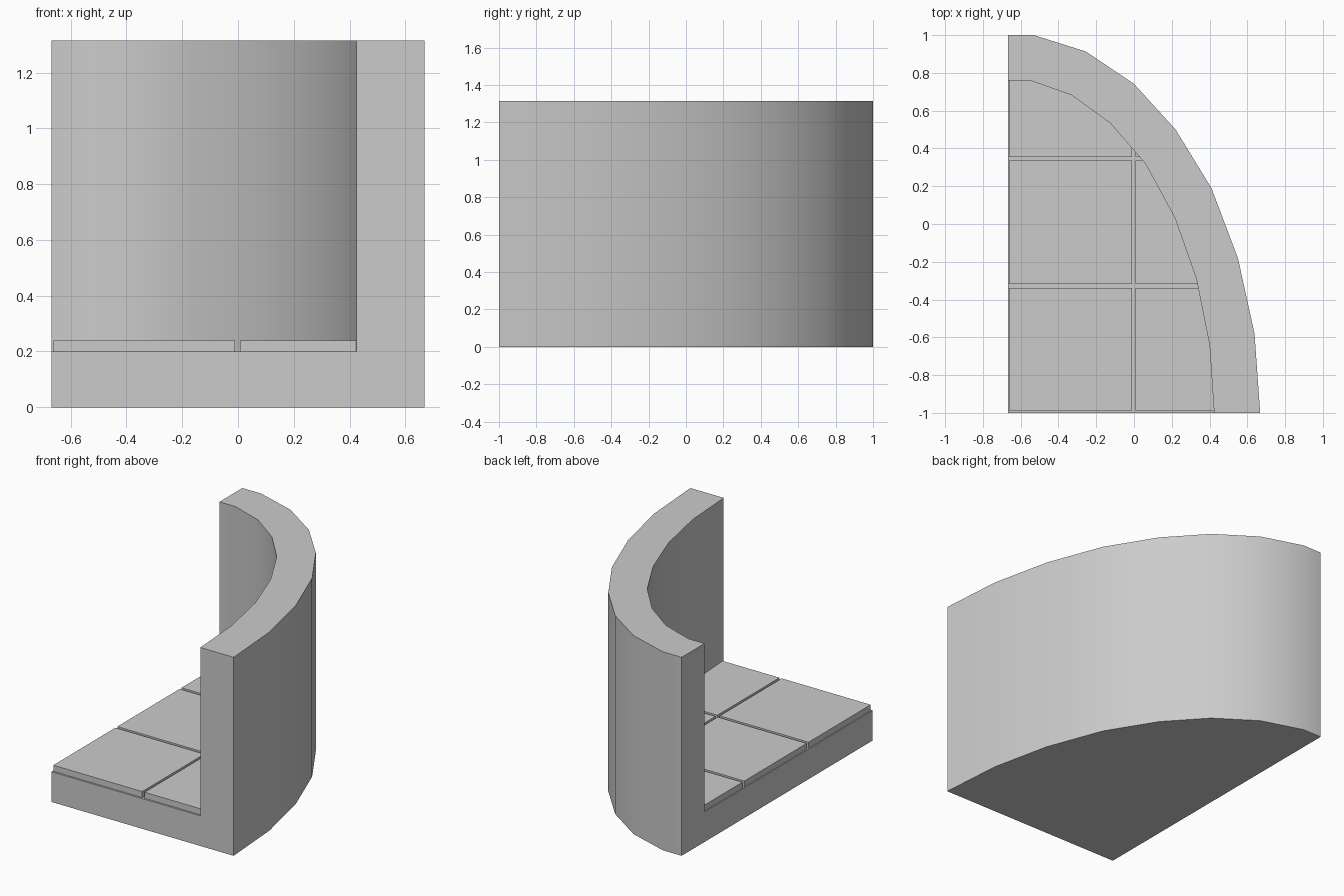
import bpy
import bmesh
from mathutils import Vector

if "Cube" in bpy.data.objects:
    bpy.data.objects.remove(bpy.data.objects["Cube"], do_unlink=True)

LEFT, FRONT = -0.668, -1.0
HEIGHT, FLOOR, TILE_TOP = 1.315, 0.2, 0.24

stone = bpy.data.materials.new("stone grey")
stone.use_nodes = True
stone.diffuse_color = (0.6, 0.6, 0.6, 1)
stone.node_tree.nodes["Principled BSDF"].inputs["Base Color"].default_value = (0.6, 0.6, 0.6, 1)

# Outer and inner wall curves in plan
OUTER = [(LEFT, 1), (-0.53, 1), (-0.255, 0.913), (0, 0.742), (0.22, 0.5),
         (0.41, 0.19), (0.55, -0.18), (0.638, -0.58), (0.668, FRONT)]
INNER = [(LEFT, 0.76), (-0.55, 0.76), (-0.33, 0.682), (-0.125, 0.533), (0.06, 0.32),
         (0.215, 0.035), (0.33, -0.29), (0.4, -0.64), (0.424, FRONT)]


def prism(name, outline, z0, z1, clip=()):
    """Extrude a plan outline, trimmed to lie inside a convex clockwise curve."""
    bm = bmesh.new()
    bm.faces.new([bm.verts.new((x, y, z0)) for x, y in outline])
    for a, b in zip(clip, clip[1:]):
        edge = Vector((b[0] - a[0], b[1] - a[1], 0))
        bmesh.ops.bisect_plane(bm, geom=bm.verts[:] + bm.edges[:] + bm.faces[:],
                               plane_co=(a[0], a[1], z0),
                               plane_no=(-edge.y, edge.x, 0), clear_outer=True)
    new = bmesh.ops.extrude_face_region(bm, geom=bm.faces[:])["geom"]
    bmesh.ops.translate(bm, vec=(0, 0, z1 - z0),
                        verts=[v for v in new if isinstance(v, bmesh.types.BMVert)])
    bmesh.ops.recalc_face_normals(bm, faces=bm.faces[:])
    mesh = bpy.data.meshes.new(name)
    bm.to_mesh(mesh)
    bm.free()
    mesh.materials.append(stone)
    obj = bpy.data.objects.new(name, mesh)
    bpy.context.collection.objects.link(obj)
    return obj


# Curved wall and floor slab in one piece, hollowed above the floor
body = prism("wall_and_floor", OUTER + [(LEFT, FRONT)], 0, HEIGHT)
room = [(LEFT - 0.3, INNER[0][1])] + INNER[1:] + [(INNER[-1][0], FRONT - 0.3), (LEFT - 0.3, FRONT - 0.3)]
cutter = prism("room_cutter", room, FLOOR, HEIGHT + 0.3)
bpy.context.view_layer.objects.active = body
body.select_set(True)
cut = body.modifiers.new("hollow", "BOOLEAN")
cut.operation = "DIFFERENCE"
cut.solver = "EXACT"
cut.object = cutter
bpy.ops.object.modifier_apply(modifier=cut.name)
bpy.data.objects.remove(cutter, do_unlink=True)
bpy.ops.object.shade_smooth_by_angle(angle=0.52)

# Floor tiles, trimmed where they meet the wall
columns = [(-0.662, -0.01), (0.007, 0.66)]
rows = [(-0.988, -0.338), (-0.318, 0.335), (0.355, 1.0)]
for c, (x0, x1) in enumerate(columns):
    for r, (y0, y1) in enumerate(rows):
        prism(f"floor_tile_{r + 1}_{c + 1}", [(x0, y0), (x0, y1), (x1, y1), (x1, y0)],
              FLOOR, TILE_TOP, INNER)
